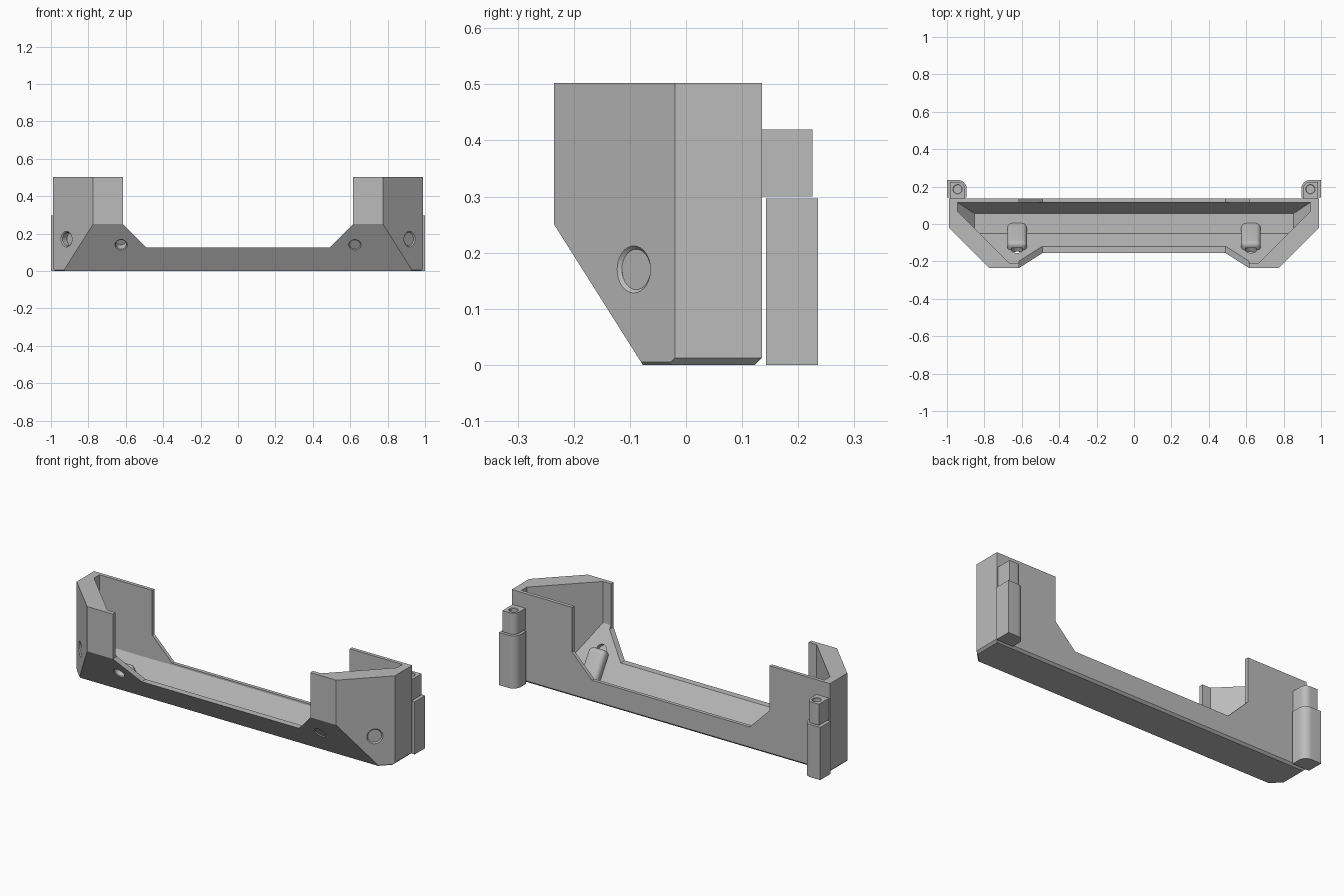
import bpy
import bmesh
import math
from mathutils import Vector, Matrix

cube = bpy.data.objects.get("Cube")
if cube:
    bpy.data.objects.remove(cube, do_unlink=True)

grey = bpy.data.materials.new("plain grey")
grey.use_nodes = True
GREY = (0.5, 0.5, 0.5, 1)
grey.diffuse_color = GREY
grey.node_tree.nodes["Principled BSDF"].inputs["Base Color"].default_value = GREY

SLOPE_IN = Vector((0, 0.845, 0.534))   # inward normal of the sloping front
SLOPE_UP = Vector((0, -0.534, 0.845))  # uphill along the sloping front


def finish(bm, name):
    bmesh.ops.recalc_face_normals(bm, faces=bm.faces)
    mesh = bpy.data.meshes.new(name)
    bm.to_mesh(mesh)
    bm.free()
    mesh.materials.append(grey)
    obj = bpy.data.objects.new(name, mesh)
    bpy.context.collection.objects.link(obj)
    return obj


def prism(outline, offset, direction):
    """Extrude a closed outline of 3D points."""
    bm = bmesh.new()
    face = bm.faces.new([bm.verts.new(Vector(p) + Vector(offset)) for p in outline])
    ext = bmesh.ops.extrude_face_region(bm, geom=[face])
    verts = [g for g in ext["geom"] if isinstance(g, bmesh.types.BMVert)]
    bmesh.ops.translate(bm, verts=verts, vec=direction)
    bmesh.ops.recalc_face_normals(bm, faces=bm.faces)
    return bm


def slice_off(bm, point, normal):
    """Remove what lies beyond a plane and close the cut."""
    cut = bmesh.ops.bisect_plane(bm, geom=bm.verts[:] + bm.edges[:] + bm.faces[:],
                                 plane_co=point, plane_no=Vector(normal).normalized(),
                                 clear_outer=True)
    edges = [g for g in cut["geom_cut"] if isinstance(g, bmesh.types.BMEdge)]
    edges = [e for e in edges if e.is_boundary]
    if edges:
        bmesh.ops.holes_fill(bm, edges=edges)


def combine(target, tool, operation):
    mod = target.modifiers.new("combine", 'BOOLEAN')
    mod.operation = operation
    mod.solver = 'EXACT'
    mod.object = tool
    bpy.context.view_layer.objects.active = target
    bpy.ops.object.modifier_apply(modifier=mod.name)
    bpy.data.objects.remove(tool, do_unlink=True)


def drill(target, mouth, axis, radius, depth, lip):
    """Blind round hole with a chamfered mouth."""
    mouth, axis = Vector(mouth), Vector(axis).normalized()
    turn = axis.to_track_quat('Z', 'Y').to_matrix().to_4x4()
    for r1, r2, start, end in ((radius, radius, -0.03, depth),
                               (radius + 2 * lip, radius, -lip, lip)):
        bm = bmesh.new()
        place = Matrix.Translation(mouth + axis * (start + end) / 2) @ turn
        bmesh.ops.create_cone(bm, cap_ends=True, segments=32, radius1=r1,
                              radius2=r2, depth=end - start, matrix=place)
        combine(target, finish(bm, "drill"), 'DIFFERENCE')


def smooth(obj):
    bpy.ops.object.select_all(action='DESELECT')
    obj.select_set(True)
    bpy.context.view_layer.objects.active = obj
    bpy.ops.object.shade_smooth_by_angle(angle=math.radians(30))


def mirrored(half):
    return half + [(-x, y, z) for x, y, z in reversed(half)]


# Outer shell: six-sided plan, sloping lower front, chamfered base
bm = prism(mirrored([(0.775, -0.235, 0), (0.99, -0.02, 0), (0.99, 0.135, 0)]),
           (0, 0, 0), (0, 0, 0.502))
slice_off(bm, (0, -0.235, 0.25), -SLOPE_IN)
slice_off(bm, (0, 0.135, 0.012), (0, 1, -1))
for s in (-1, 1):
    slice_off(bm, (s * 0.99, 0, 0.012), (s, 0, -1))
    slice_off(bm, (s * 0.99, -0.02, 0.005), (s, -1, -1.41))
body = finish(bm, "tray_body")

# Hollow with sloping front, back and ends
FLOOR = 0.015
bm = prism(mirrored([(0.665, -0.211, 0), (0.943, 0.067, 0), (0.943, 0.115, 0)]),
           (0, 0, FLOOR), (0, 0, 0.6))
slice_off(bm, (0, -0.05, FLOOR), -SLOPE_IN)
slice_off(bm, (0, 0.056, FLOOR), (0, 0.1, -0.059))
for s in (-1, 1):
    slice_off(bm, (s * 0.853, 0, FLOOR), (s * 0.1, 0, -0.09))
combine(body, finish(bm, "hollow_cutter"), 'DIFFERENCE')

# Wide opening through front and back
bm = prism(mirrored([(0.49, 0, 0.125), (0.615, 0, 0.25), (0.615, 0, 0.7)]),
           (0, -0.5, 0), (0, 1, 0))
combine(body, finish(bm, "opening_cutter"), 'DIFFERENCE')

# Rounded bosses inside the slope
for s in (-1, 1):
    bm = bmesh.new()
    bmesh.ops.create_cube(bm, size=1)
    bmesh.ops.scale(bm, vec=(0.105, 0.24, 0.066), verts=bm.verts)
    bmesh.ops.bevel(bm, geom=bm.edges[:], offset=0.026, segments=6,
                    profile=0.5, affect='EDGES')
    axes = Matrix((Vector((1, 0, 0)), SLOPE_UP, SLOPE_IN)).transposed().to_4x4()
    top = Vector((s * 0.625, -0.14, 0.157))
    centre = top - SLOPE_UP * 0.12 + SLOPE_IN * 0.013
    bm.transform(Matrix.Translation(centre) @ axes)
    slice_off(bm, (0, 0, 0.008), (0, 0, -1))
    combine(body, finish(bm, "boss"), 'UNION')

# Blind holes in the slope and the angled corners
for s in (-1, 1):
    drill(body, (s * 0.625, -0.165, 0.14), SLOPE_IN, 0.029, 0.045, 0.004)
    drill(body, (s * 0.917, -0.093, 0.17), (-s, 1, 0), 0.036, 0.04, 0.006)
smooth(body)


def corner_block(name, s, x_in, x_out, y_near, y_far, z_low, z_high, radius):
    """Upright block with its inner rear edge rounded."""
    outline = [(x_in, y_near), (x_out, y_near), (x_out, y_far)]
    for i in range(9):
        a = math.pi / 2 * (1 + i / 8)
        outline.append((x_in + radius + radius * math.cos(a),
                        y_far - radius + radius * math.sin(a)))
    bm = prism([(s * x, y, z_low) for x, y in outline], (0, 0, 0),
               (0, 0, z_high - z_low))
    return finish(bm, name)


# Hinge knuckles on the back wall and the posts beneath them
for s, side in ((1, "left"), (-1, "right")):
    knuckle = corner_block(side + "_hinge_knuckle", s, 0.905, 0.985,
                           0.125, 0.225, 0.3, 0.419, 0.035)
    drill(knuckle, (s * 0.943, 0.186, 0.419), (0, 0, -1), 0.022, 0.08, 0.003)
    smooth(knuckle)
    post = corner_block(side + "_hinge_post", s, 0.895, 1.0,
                        0.143, 0.235, 0, 0.296, 0.045)
    smooth(post)
